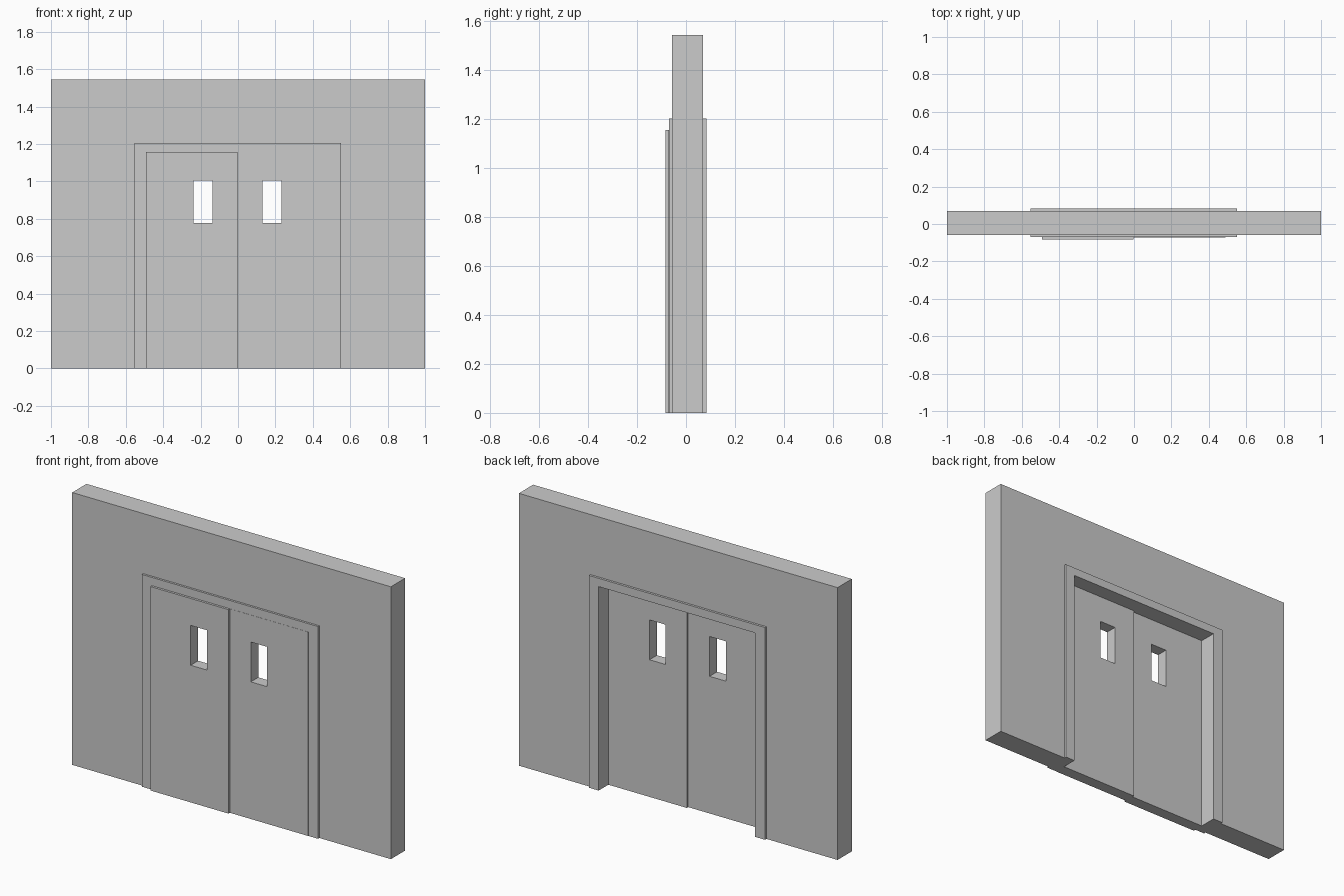
import bpy

if "Cube" in bpy.data.objects:
    bpy.data.objects.remove(bpy.data.objects["Cube"])


def add_mesh(name, verts, faces):
    mesh = bpy.data.meshes.new(name)
    mesh.from_pydata(verts, [], faces)
    obj = bpy.data.objects.new(name, mesh)
    bpy.context.collection.objects.link(obj)
    return obj


def rect(x0, x1, z0, z1):
    return [(x0, z0), (x1, z0), (x1, z1), (x0, z1)]


def arch(name, outer, inner, y0, y1):
    """Upside-down U standing on the floor; outer and inner are (left, right, top)."""
    (a, b, t), (c, d, u) = outer, inner
    out = [(a, 0), (a, t), (b, t), (b, 0)]
    inn = [(c, 0), (c, u), (d, u), (d, 0)]
    return band(name, out, inn, y0, y1, closed=False)


def band(name, out, inn, y0, y1, closed=True):
    """Solid between two matching outlines, extruded from y0 to y1."""
    n = len(out)
    verts = [(x, y, z) for y in (y0, y1) for loop in (out, inn) for x, z in loop]
    o0, i0, o1, i1 = 0, n, 2 * n, 3 * n
    faces = []
    for k in range(n if closed else n - 1):
        j = (k + 1) % n
        faces += [(o0 + k, o0 + j, i0 + j, i0 + k), (o1 + k, i1 + k, i1 + j, o1 + j),
                  (o0 + k, o1 + k, o1 + j, o0 + j), (i0 + k, i0 + j, i1 + j, i1 + k)]
    if not closed:
        for k in (0, n - 1):
            ends = (o0 + k, i0 + k, i1 + k, o1 + k)
            faces.append(ends if k == 0 else ends[::-1])
    obj = add_mesh(name, verts, faces)
    # Consistent outward normals
    import bmesh
    bm = bmesh.new()
    bm.from_mesh(obj.data)
    bmesh.ops.recalc_face_normals(bm, faces=bm.faces)
    bm.to_mesh(obj.data)
    bm.free()
    return obj


# Wall with the doorway cut out of it
frame_outer = (-0.554, 0.551, 1.204)
opening = (-0.492, 0.490, 1.157)
arch("wall", (-1, 1, 1.545), frame_outer, -0.058, 0.070)

# Door frame, slightly proud of the wall on both sides
arch("door_frame", frame_outer, opening, -0.070, 0.083)

# Two door leaves with window openings; the left one sits further forward
for name, x0, x1, wx, y0 in (("left_door", -0.492, -0.002, -0.188, -0.083),
                             ("right_door", -0.002, 0.490, 0.181, -0.071)):
    band(name, rect(x0, x1, 0, 1.157), rect(wx - 0.051, wx + 0.051, 0.778, 1.004),
         y0, y0 + 0.067)
